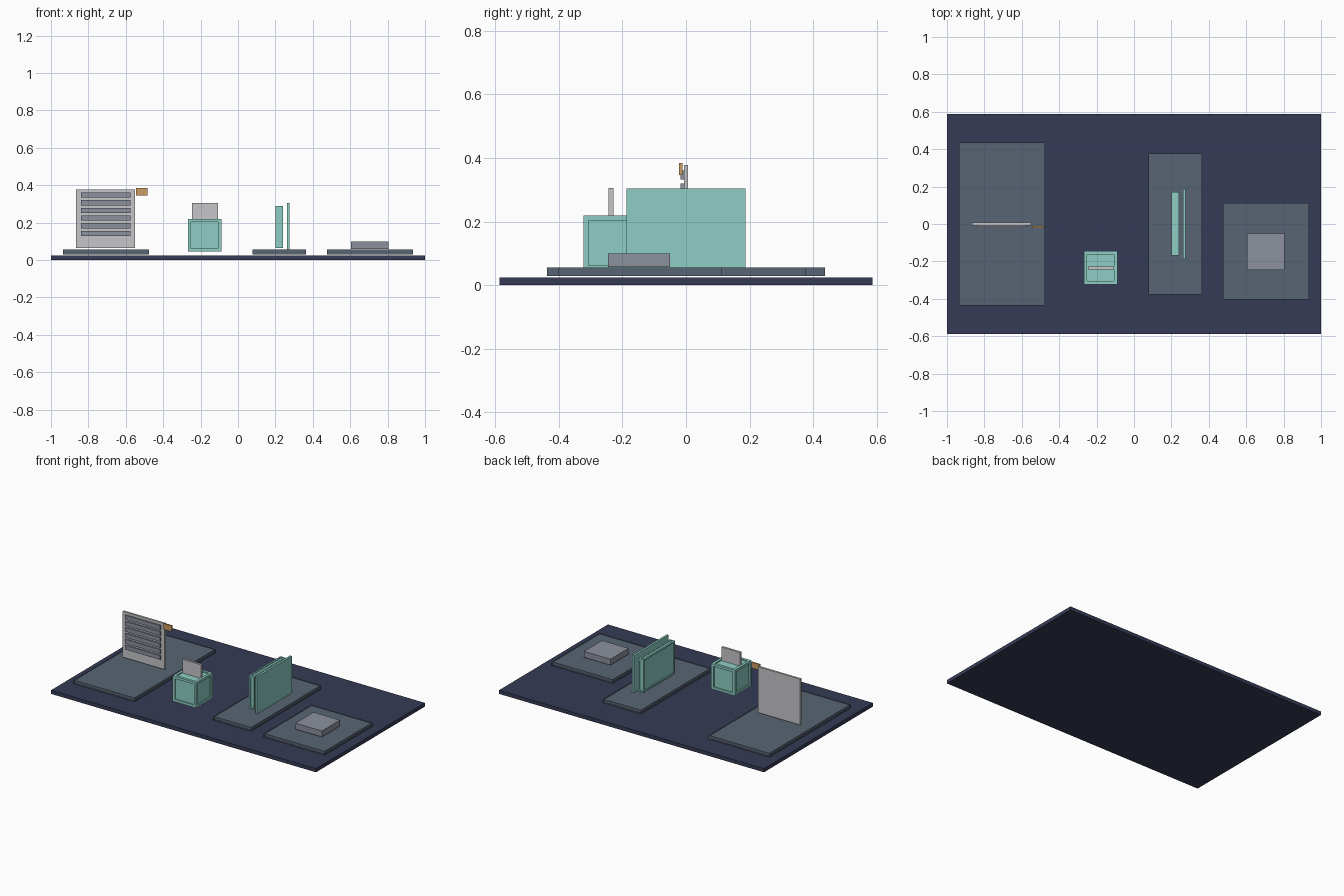
import bpy
from itertools import product
from mathutils import Vector

cube = bpy.data.objects.get("Cube")
if cube:
    bpy.data.objects.remove(cube, do_unlink=True)


def material(name, rgb):
    """Flat material from 0-255 display values, converted to linear."""
    lin = [((c / 255 + 0.055) / 1.055) ** 2.4 for c in rgb] + [1.0]
    mat = bpy.data.materials.new(name)
    mat.use_nodes = True
    mat.diffuse_color = lin
    mat.node_tree.nodes["Principled BSDF"].inputs["Base Color"].default_value = lin
    return mat


navy = material("navy", (54, 59, 86))
slate = material("slate", (89, 101, 116))
teal = material("teal", (141, 206, 196))
pale = material("pale_grey", (198, 198, 201))
grey = material("mid_grey", (140, 145, 157))
amber = material("amber", (204, 158, 98))


def add_boxes(name, boxes, mat):
    """One mesh made of several axis-aligned boxes, each a (low, high) corner pair."""
    verts, faces = [], []
    quads = [(0, 1, 3, 2), (4, 6, 7, 5), (0, 4, 5, 1),
             (2, 3, 7, 6), (0, 2, 6, 4), (1, 5, 7, 3)]
    for lo, hi in boxes:
        n = len(verts)
        verts += list(product(*zip(lo, hi)))
        faces += [[n + i for i in q] for q in quads]
    mesh = bpy.data.meshes.new(name)
    mesh.from_pydata(verts, [], faces)
    mesh.materials.append(mat)
    obj = bpy.data.objects.new(name, mesh)
    bpy.context.collection.objects.link(obj)
    return obj


def framed_box(name, lo, hi, t, mat):
    """A box with square bars of thickness t running along its twelve edges."""
    lo, hi = Vector(lo), Vector(hi)
    inset = Vector((t, t, t)) / 2
    add_boxes(name + "_body", [(lo + inset, hi - inset)], mat)
    bars = []
    for axis in range(3):
        for side in product((0, 1), repeat=2):
            a, b = lo.copy(), hi.copy()
            for k, s in zip([i for i in range(3) if i != axis], side):
                if s:
                    a[k] = hi[k] - t
                else:
                    b[k] = lo[k] + t
            # cross bars stop at the uprights so that no surfaces overlap
            for k in range(axis, 2):
                a[axis] = max(a[axis], lo[axis] + t)
                b[axis] = min(b[axis], hi[axis] - t)
            if axis == 1:
                a[axis], b[axis] = lo[axis] + t, hi[axis] - t
            bars.append((a, b))
    add_boxes(name + "_frame", bars, mat)


# Ground slab and the three raised pads
add_boxes("base_slab", [((-1, -0.587, 0), (1, 0.587, 0.025))], navy)
pads = {"left_pad": (-0.936, -0.476, -0.437, 0.437),
        "middle_pad": (0.077, 0.363, -0.377, 0.377),
        "right_pad": (0.476, 0.936, -0.403, 0.111)}
for name, (x0, x1, y0, y1) in pads.items():
    framed_box(name, (x0, y0, 0.029), (x1, y1, 0.055), 0.006, slate)

# Upright board with slats and a side tab
add_boxes("board", [((-0.865, -0.007, 0.065), (-0.55, 0.007, 0.378))], pale)
slats = []
for i in range(6):
    z = 0.142 + 0.041 * i
    slats.append(((-0.84, -0.017, z - 0.014), (-0.575, -0.007, z + 0.014)))
add_boxes("board_slats", slats, grey)
add_boxes("board_tab", [((-0.546, -0.022, 0.346), (-0.485, -0.011, 0.385))], amber)

# Framed crate with a card standing on top
framed_box("crate", (-0.267, -0.323, 0.045), (-0.089, -0.145, 0.22), 0.017, teal)
add_boxes("crate_card", [((-0.247, -0.243, 0.212), (-0.108, -0.228, 0.305))], pale)

# Framed slim case and the thin sheet beside it
framed_box("case", (0.2, -0.168, 0.065), (0.24, 0.172, 0.288), 0.011, teal)
add_boxes("sheet", [((0.262, -0.187, 0.05), (0.276, 0.187, 0.304))], teal)

# Low block on the right pad
add_boxes("low_block", [((0.605, -0.245, 0.058), (0.805, -0.05, 0.099))], grey)
